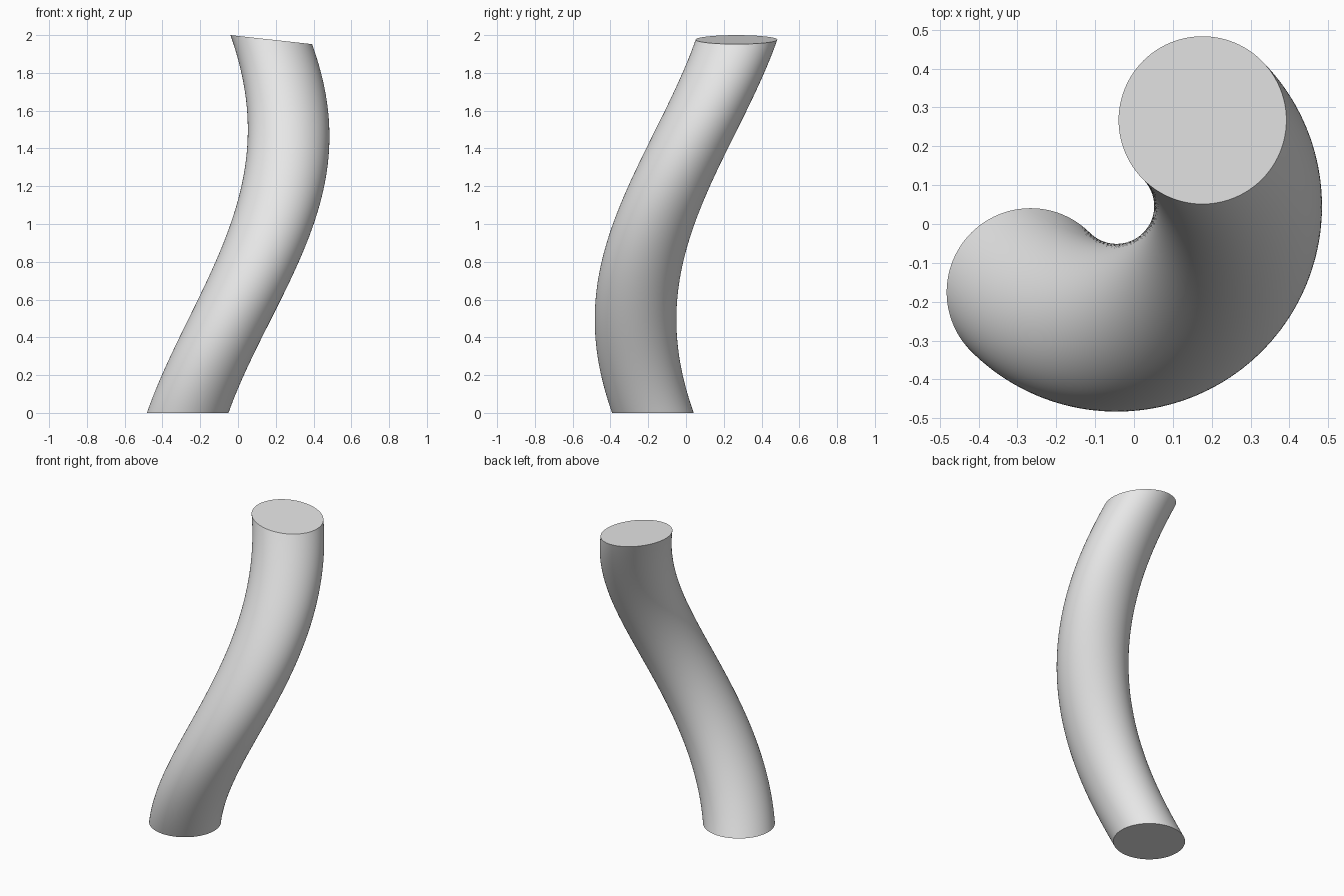
import bpy, bmesh, math

if "Cube" in bpy.data.objects:
    bpy.data.objects.remove(bpy.data.objects["Cube"])

R_TUBE = 0.216            # radius of the round cross-section
R_PATH = 0.313            # radius of the half-turn helix followed by the centre
CX, CY = -0.045, 0.046    # helix axis
Z_TOP = 1.976             # height of the top centre
TILT = 0.11               # slope of the top face along x
SIDES, RINGS = 96, 80

mat = bpy.data.materials.new("light grey")
mat.diffuse_color = (0.8, 0.8, 0.8, 1)
mat.use_nodes = True
mat.node_tree.nodes["Principled BSDF"].inputs["Base Color"].default_value = mat.diffuse_color

# Twisted column: horizontal circles stacked along half a helix turn
bm = bmesh.new()
rings = []
for i in range(RINGS + 1):
    t = i / RINGS
    turn = math.radians(-135 + 180 * t)
    px, py = CX + R_PATH * math.cos(turn), CY + R_PATH * math.sin(turn)
    ring = []
    for j in range(SIDES):
        a = 2 * math.pi * j / SIDES
        dx, dy = R_TUBE * math.cos(a), R_TUBE * math.sin(a)
        ring.append(bm.verts.new((px + dx, py + dy, Z_TOP * t - TILT * t * dx)))
    rings.append(ring)

for low, high in zip(rings, rings[1:]):
    for j in range(SIDES):
        k = (j + 1) % SIDES
        bm.faces.new((low[j], low[k], high[k], high[j]))

# End caps
bm.faces.new(rings[0][::-1])
bm.faces.new(rings[-1])

mesh = bpy.data.meshes.new("twisted_column")
bm.to_mesh(mesh)
bm.free()
mesh.materials.append(mat)
column = bpy.data.objects.new("twisted_column", mesh)
bpy.context.collection.objects.link(column)
bpy.context.view_layer.objects.active = column
column.select_set(True)
bpy.ops.object.shade_smooth_by_angle(angle=math.radians(35))
